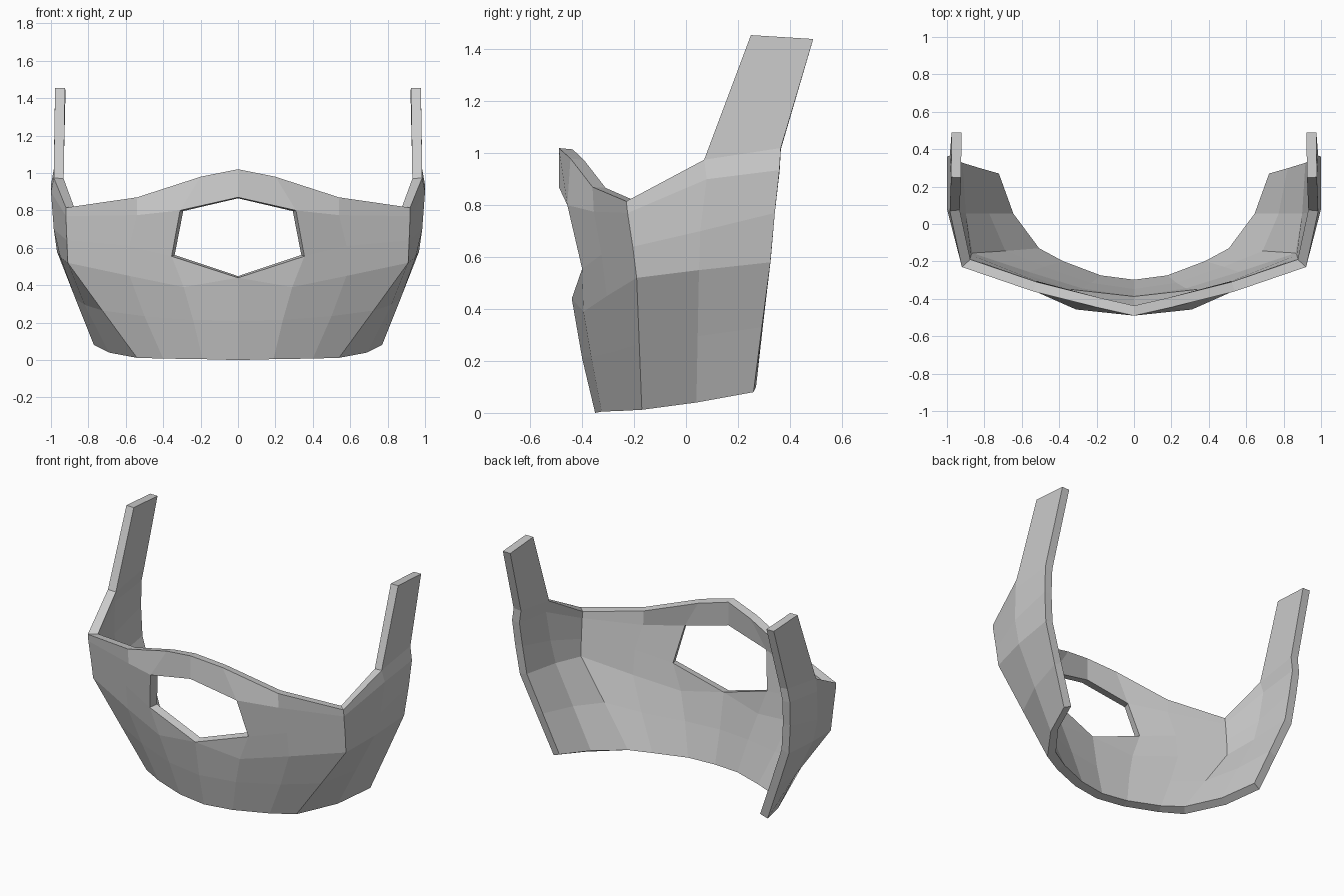
import bpy, bmesh

# Right half of the outer shell: rows run top to bottom,
# columns run from the nose line, over the cheek corner, to the back edge.
N = None
rows = [
    # strap tip
    [N, N, N, N, (.978, .25, 1.455), (.975, .49, 1.44)],
    # upper rim
    [(0, -.49, 1.02), (.2, -.445, .98), (.54, -.36, .87),
     (.92, -.23, .815), (.985, .07, .975), (.985, .365, 1.02)],
    # top of mouth opening
    [(0, -.49, .87), (.31, -.457, .80), (.54, -.355, .775),
     (.92, -.225, .77), (1.0, .08, .90), (1.0, .36, .935)],
    # side corner of mouth opening
    [N, (.355, -.40, .555), (.58, -.325, .61),
     (.915, -.205, .64), (.985, .055, .70), (.99, .342, .77)],
    # bottom of mouth opening
    [(0, -.44, .44), (.29, -.395, .39), (.58, -.305, .45),
     (.91, -.19, .52), (.95, .05, .55), (.968, .325, .58)],
    # chin
    [(0, -.40, .21), (.24, -.365, .215), (.50, -.275, .235),
     (.725, -.18, .265), (.82, .045, .295), (.87, .292, .33)],
    # lower rim
    [(0, -.35, 0), (.19, -.325, .005), (.40, -.245, .008),
     (.54, -.17, .012), (.69, .04, .04), (.77, .26, .08)],
]
skip = {(0, 3), (2, 0)}        # gap beside the strap, mouth opening

bm = bmesh.new()
grid = [[bm.verts.new(p) if p else None for p in row] for row in rows]
for r in range(len(rows) - 1):
    for c in range(5):
        if (r, c) in skip:
            continue
        quad = (grid[r][c], grid[r + 1][c], grid[r + 1][c + 1], grid[r][c + 1])
        vs = [v for v in quad if v]
        if len(vs) >= 3:
            bm.faces.new(vs)

mesh = bpy.data.meshes.new("face_guard")
bm.to_mesh(mesh)
bm.free()
guard = bpy.data.objects.new("face_guard", mesh)
bpy.context.collection.objects.link(guard)

# Mirror to the other side, then give the shell its wall thickness
mirror = guard.modifiers.new("mirror", 'MIRROR')
mirror.use_axis[0] = True
mirror.merge_threshold = 0.001
wall = guard.modifiers.new("wall", 'SOLIDIFY')
wall.thickness = 0.053
wall.offset = -1
wall.use_even_offset = True
